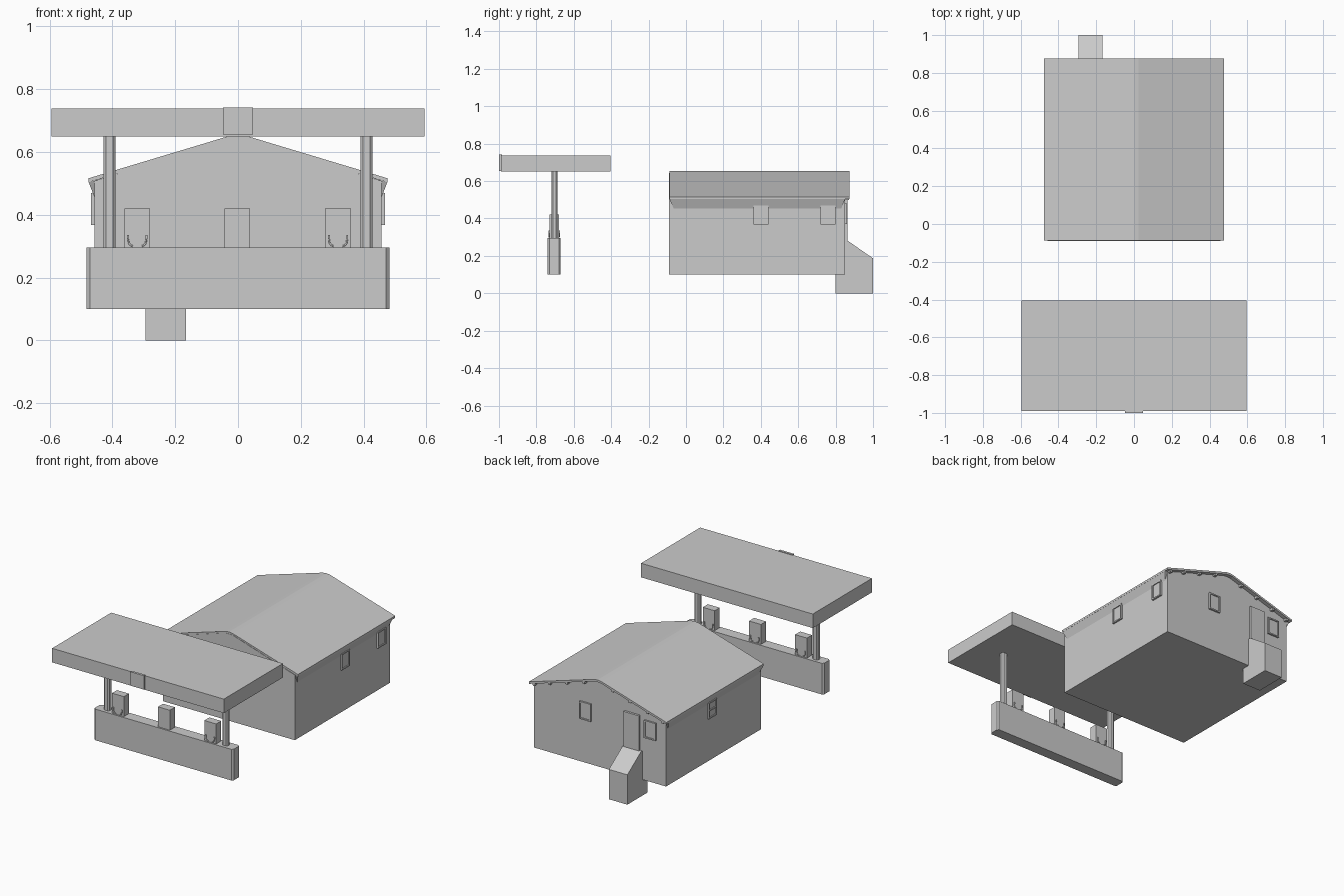
import bpy, math
from mathutils import Vector

if "Cube" in bpy.data.objects:
    bpy.data.objects.remove(bpy.data.objects["Cube"])


def mesh(name, verts, faces):
    me = bpy.data.meshes.new(name)
    me.from_pydata([Vector(v) for v in verts], [], faces)
    ob = bpy.data.objects.new(name, me)
    bpy.context.collection.objects.link(ob)
    import bmesh
    bm = bmesh.new()
    bm.from_mesh(me)
    bmesh.ops.recalc_face_normals(bm, faces=bm.faces)
    bm.to_mesh(me)
    bm.free()
    return ob


def prism(name, profile, a, b, axis):
    """Extrude a 2D profile from a to b along axis (x: yz, y: xz, z: xy)."""
    place = {'x': lambda p, t: (t, p[0], p[1]),
             'y': lambda p, t: (p[0], t, p[1]),
             'z': lambda p, t: (p[0], p[1], t)}[axis]
    n = len(profile)
    verts = [place(p, a) for p in profile] + [place(p, b) for p in profile]
    faces = [list(range(n)), list(range(n, 2 * n))]
    faces += [[i, (i + 1) % n, n + (i + 1) % n, n + i] for i in range(n)]
    return mesh(name, verts, faces)


def box(name, x0, x1, y0, y1, z0, z1):
    return prism(name, [(x0, y0), (x1, y0), (x1, y1), (x0, y1)], z0, z1, 'z')


def chamfered(x0, x1, y0, y1, c):
    """Rectangle with clipped corners."""
    return [(x0 + c, y0), (x1 - c, y0), (x1, y0 + c), (x1, y1 - c),
            (x1 - c, y1), (x0 + c, y1), (x0, y1 - c), (x0, y0 + c)]


def window(name, base, u, out, z0, z1, w=0.08, mullion=False):
    """Framed window on a wall: u runs along the wall, out points outwards."""
    base, u, out, up = Vector(base), Vector(u), Vector(out), Vector((0, 0, 1))

    def bar(part, u0, u1, h0, h1, depth):
        vs = [base + u * a + up * h + out * d for d in (-0.004, depth)
              for a, h in ((u0, h0), (u1, h0), (u1, h1), (u0, h1))]
        mesh(name + part, vs, [(0, 1, 2, 3), (4, 5, 6, 7), (0, 1, 5, 4),
                               (1, 2, 6, 5), (2, 3, 7, 6), (3, 0, 4, 7)])
    h, f, d = w / 2, 0.008, 0.011
    bar("_pane", -h + f, h - f, z0 + f, z1 - f, 0.005)
    bar("_left_frame", -h, -h + f, z0, z1, d)
    bar("_right_frame", h - f, h, z0, z1, d)
    bar("_sill", -h + f, h - f, z0, z0 + f, d)
    bar("_head", -h + f, h - f, z1 - f, z1, d)
    if mullion:
        m = (z0 + z1) / 2
        bar("_mullion", -h + f, h - f, m - 0.004, m + 0.004, d)


def hose(name, pts, r=0.003):
    cu = bpy.data.curves.new(name, 'CURVE')
    cu.dimensions = '3D'
    cu.bevel_depth = r
    cu.bevel_resolution = 1
    cu.use_fill_caps = True
    sp = cu.splines.new('POLY')
    sp.points.add(len(pts) - 1)
    for p, c in zip(sp.points, pts):
        p.co = (*c, 1)
    bpy.context.collection.objects.link(bpy.data.objects.new(name, cu))


# Forecourt canopy with a plain front badge
box("canopy", -0.595, 0.595, -0.99, -0.405, 0.65, 0.738)
box("canopy_badge", -0.048, 0.048, -1.0, -0.985, 0.655, 0.742)

# Pump island and canopy posts
prism("pump_island", chamfered(-0.482, 0.482, -0.74, -0.67, 0.01), 0.1, 0.295, 'z')
for s, side in ((-1, "left"), (1, "right")):
    x = s * 0.41
    prism("canopy_post_" + side,
          chamfered(x - 0.019, x + 0.019, -0.72, -0.688, 0.008), 0.29, 0.655, 'z')

# Pumps with nozzles and short hoses
for cx, label, faces in ((-0.321, "left", (-1, 1)), (-0.002, "middle", (1,)),
                         (0.319, "right", (-1, 1))):
    box("pump_" + label, cx - 0.041, cx + 0.041, -0.73, -0.68, 0.29, 0.42)
    for f in faces:
        y = -0.705 + f * 0.027
        for s in (-1, 1):
            x = cx + s * 0.029
            box("nozzle_" + label, x - 0.003, x + 0.003,
                y - 0.004, y + 0.004, 0.322, 0.335)
            hose("hose_" + label, [(x, y, 0.322), (x - s * 0.002, y, 0.31),
                                   (x - s * 0.007, y, 0.303), (x - s * 0.015, y, 0.300)])

# Shop walls with gable ends
prism("shop_walls", [(-0.457, 0.1), (0.457, 0.1), (0.457, 0.508), (0.025, 0.643),
                     (-0.025, 0.643), (-0.457, 0.508)], -0.09, 0.85, 'y')

# Roof shell
prism("roof", [(-0.477, 0.503), (-0.477, 0.516), (-0.025, 0.652), (0, 0.655),
               (0.025, 0.652), (0.477, 0.516), (0.477, 0.503), (0.025, 0.639),
               (0, 0.641), (-0.025, 0.639)], -0.088, 0.875, 'y')

# Sloped soffits under the eaves, tapered at the ends
for s, side in ((-1, "left"), (1, "right")):
    a, b = s * 0.476, s * 0.456
    mesh("soffit_" + side,
         [(a, -0.088, 0.504), (b, -0.065, 0.452), (b, -0.088, 0.508),
          (a, 0.85, 0.504), (b, 0.83, 0.452), (b, 0.85, 0.508)],
         [(0, 1, 2), (3, 4, 5), (0, 1, 4, 3), (1, 2, 5, 4), (2, 0, 3, 5)])

# Purlin ends under the rear gable
for x in (0.1, 0.22, 0.34, 0.445):
    z = 0.639 - (x - 0.025) * 0.30
    for s in (-1, 1):
        box("purlin_end", s * x - 0.008, s * x + 0.008, 0.845, 0.871, z - 0.013, z + 0.004)

# Windows on the sides and rear
for y in (0.40, 0.76):
    window("right_window", (0.457, y, 0), (0, 1, 0), (1, 0, 0), 0.367, 0.47)
window("left_window", (-0.457, 0.40, 0), (0, 1, 0), (-1, 0, 0), 0.367, 0.47, mullion=True)
for x in (0.10, -0.35):
    window("rear_window", (x, 0.85, 0), (1, 0, 0), (0, 1, 0), 0.37, 0.48)

# Rear door and the sloped block below it
box("rear_door", -0.278, -0.172, 0.845, 0.864, 0.27, 0.50)
prism("rear_sloped_block", [(0.8, 0), (1.0, 0), (1.0, 0.187), (0.866, 0.28), (0.8, 0.28)],
      -0.294, -0.166, 'x')
